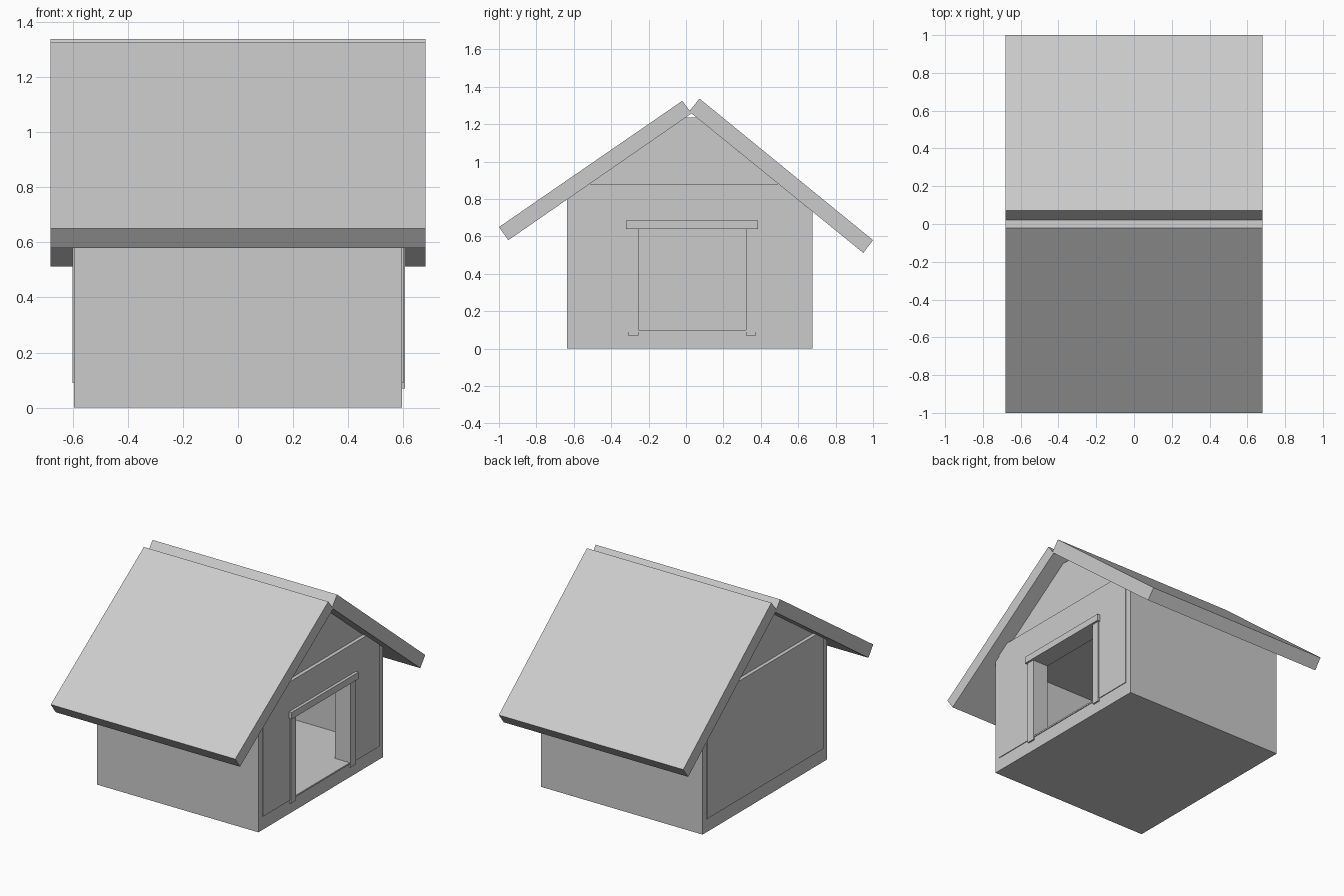
import bpy, bmesh

if "Cube" in bpy.data.objects:
    bpy.data.objects.remove(bpy.data.objects["Cube"])


def prism(name, profile, x0, x1):
    """Extrude a (y, z) outline along x."""
    bm = bmesh.new()
    face = bm.faces.new([bm.verts.new((x0, y, z)) for y, z in profile])
    ext = bmesh.ops.extrude_face_region(bm, geom=[face])
    verts = [v for v in ext["geom"] if isinstance(v, bmesh.types.BMVert)]
    bmesh.ops.translate(bm, vec=(x1 - x0, 0, 0), verts=verts)
    bmesh.ops.recalc_face_normals(bm, faces=bm.faces)
    mesh = bpy.data.meshes.new(name)
    bm.to_mesh(mesh)
    bm.free()
    ob = bpy.data.objects.new(name, mesh)
    bpy.context.collection.objects.link(ob)
    return ob


def box(name, x, y, z):
    return prism(name, [(y[0], z[0]), (y[1], z[0]), (y[1], z[1]), (y[0], z[1])], *x)


# underside heights of the two roof slopes
def low_l(y):
    return 0.58 + (y + 0.95) * 0.692


def low_r(y):
    return 0.512 + (0.948 - y) * 0.812


def at_l(z):
    return (z - 0.58) / 0.692 - 0.95


def at_r(z):
    return 0.948 - (z - 0.512) / 0.812


BODY = 0.595          # half length of base and side walls
Y0, Y1 = -0.635, 0.675
IN0, IN1 = Y0 + 0.042, Y1 - 0.042
EAVE = 0.88           # top of the end walls

# floor block
box("floor_base", (-BODY, BODY), (Y0, Y1), (0, 0.1))

# thin side walls with tops cut to the roof slope
prism("front_side_wall", [(Y0, 0.1), (IN0, 0.1), (IN0, low_l(IN0)), (Y0, low_l(Y0))], -BODY, BODY)
prism("back_side_wall", [(IN1, 0.1), (Y1, 0.1), (Y1, low_r(Y1)), (IN1, low_r(IN1))], -BODY, BODY)

# end walls, the right one with a doorway
top = [(IN1, low_r(IN1)), (at_r(EAVE), EAVE), (at_l(EAVE), EAVE), (IN0, low_l(IN0))]
D0, D1, DZ = -0.255, 0.32, 0.64
prism("closed_end_wall", [(IN0, 0.09), (IN1, 0.09)] + top, -0.6, -0.49)
# the wall strip under the doorway is closed by a sill
prism("door_end_wall", [(IN0, 0.09), (D0, 0.09), (D0, DZ), (D1, DZ), (D1, 0.09), (IN1, 0.09)] + top,
      0.49, 0.6)
box("door_sill", (0.49, 0.6), (D0, D1), (0.09, 0.1))

# ceiling, kept under the roof slopes
prism("ceiling", [(IN0, 0.78), (at_r(0.78), 0.78), (at_r(EAVE), EAVE), (at_l(EAVE), EAVE),
                  (IN0, low_l(IN0))], -0.49, 0.49)

# recessed gable filling
prism("gable", [(at_l(EAVE), EAVE), (at_r(EAVE), EAVE), (at_r(1.235), 1.235),
                (at_l(1.235), 1.235)], -0.575, 0.575)

# roof slabs
prism("front_roof_slab", [(-1.0, 0.65), (-0.95, 0.58), (0.03, 1.258), (-0.02, 1.325)], -0.68, 0.68)
prism("back_roof_slab", [(1.0, 0.58), (0.948, 0.512), (0.017, 1.268), (0.072, 1.337)], -0.68, 0.68)

# door trim
box("door_lintel", (0.59, 0.62), (-0.32, 0.385), (0.64, 0.685))
for name, y in (("left_door_post", (-0.31, D0)), ("right_door_post", (D1, 0.375))):
    box(name, (0.59, 0.606), y, (0.07, 0.64))
